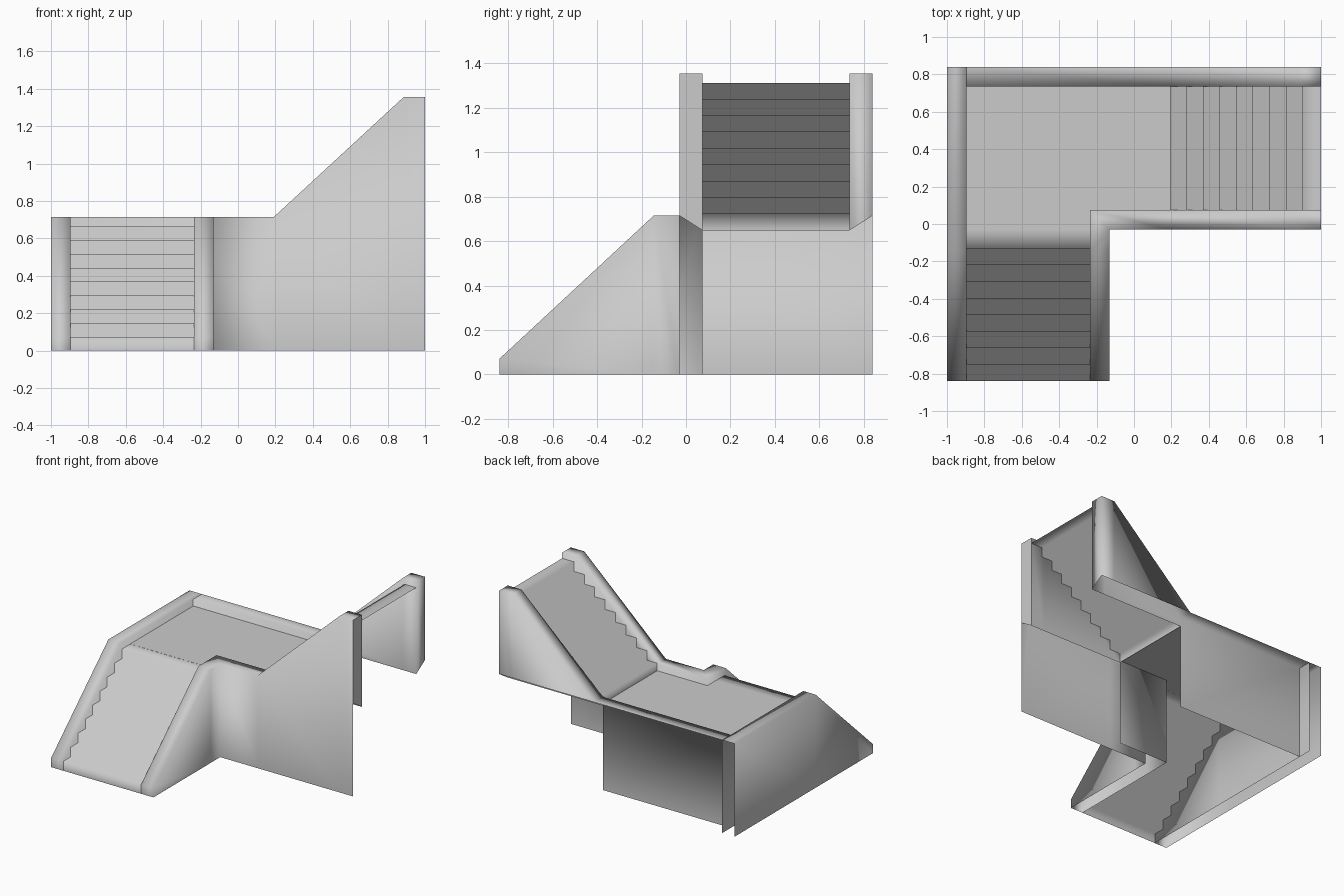
import bpy
import bmesh

if "Cube" in bpy.data.objects:
    bpy.data.objects.remove(bpy.data.objects["Cube"], do_unlink=True)

# Single stone colour
stone = bpy.data.materials.new("grey_stone")
stone.use_nodes = True
colour = (0.6, 0.6, 0.6, 1.0)
stone.diffuse_color = colour
stone.node_tree.nodes["Principled BSDF"].inputs["Base Color"].default_value = colour

LANDING, RAIL, SOFFIT, TOP = 0.664, 0.715, 0.648, 1.355
RISE, GO = 0.0737, 0.0885
LEFT_IN, RIGHT_IN, RIGHT_OUT = -0.895, -0.235, -0.13
FRONT_OUT, FRONT_IN, BACK_IN, BACK_OUT = -0.03, 0.075, 0.735, 0.84
FOOT, BREAK, UPPER, CREST = -0.84, -0.145, 0.192, 0.885


def build(name, quads):
    """Weld a list of quads into one smooth-shaded sheet object."""
    bm = bmesh.new()
    for quad in quads:
        bm.faces.new([bm.verts.new(p) for p in quad])
    bmesh.ops.remove_doubles(bm, verts=bm.verts, dist=0.0005)
    for face in bm.faces:
        face.smooth = True
    mesh = bpy.data.meshes.new(name)
    bm.to_mesh(mesh)
    bm.free()
    mesh.materials.append(stone)
    obj = bpy.data.objects.new(name, mesh)
    bpy.context.collection.objects.link(obj)
    return obj


def wall(name, stations, bottoms, start_cap=False, end_cap=False):
    """Hollow parapet: stations are (inner xy, outer xy, top height), inner on
    the left of travel; bottoms give inner and outer lower edges per segment."""
    def section(station, bottom):
        inner, outer, top = station
        return [(*inner, bottom[0]), (*inner, top), (*outer, top), (*outer, bottom[1])]

    quads = []
    for a, b, bottom in zip(stations, stations[1:], bottoms):
        p, q = section(a, bottom), section(b, bottom)
        for i in range(3):
            side_depth = max(abs(p[i][2] - p[i + 1][2]), abs(q[i][2] - q[i + 1][2]))
            if i == 1 or side_depth > 0.001:
                quads.append((p[i], p[i + 1], q[i + 1], q[i]))
    if start_cap:
        quads.append(section(stations[0], bottoms[0])[::-1])
    if end_cap:
        quads.append(section(stations[-1], bottoms[-1]))
    return build(name, quads)


def stairs(name, start, base, risers, last, place, low, high):
    """Sawtooth sheet of risers and treads; place maps (run, side, z) to xyz."""
    profile = [(start, base)]
    for i in range(risers):
        run, z = start + GO * i, base + RISE * (i + 1)
        profile += [(run, z), (start + GO * (i + 1), z)]
    profile[-1] = (last, profile[-1][1])
    quads = []
    for (r0, z0), (r1, z1) in zip(profile, profile[1:]):
        if abs(r0 - r1) + abs(z0 - z1) > 0.001:
            quads.append((place(r0, low, z0), place(r0, high, z0),
                          place(r1, high, z1), place(r1, low, z1)))
    return build(name, quads)


# Inner parapet: up the lower flight, round the corner, up the upper flight
def along_x(x, top):
    return ((x, FRONT_IN), (x, FRONT_OUT), top)


wall("front_parapet", [
    ((RIGHT_IN, FOOT), (RIGHT_OUT, FOOT), 0.07),
    ((RIGHT_IN, BREAK), (RIGHT_OUT, BREAK), RAIL),
    ((RIGHT_IN, FRONT_IN), (RIGHT_OUT, FRONT_OUT), RAIL),
    along_x(UPPER, RAIL), along_x(CREST, TOP), along_x(1, TOP)],
    [(0, 0)] * 3 + [(SOFFIT, 0)] * 2, start_cap=True)

# Short cap closing the upper end of the front parapet
build("front_parapet_end", [[
    (1, FRONT_IN, SOFFIT), (1, FRONT_IN, TOP),
    (1, FRONT_OUT, TOP), (1, FRONT_OUT, RAIL)]])

# Left-hand wall along the lower flight and landing
wall("side_parapet", [
    ((LEFT_IN, BACK_OUT), (-1, BACK_OUT), RAIL),
    ((LEFT_IN, BREAK), (-1, BREAK), RAIL),
    ((LEFT_IN, FOOT), (-1, FOOT), 0.07)],
    [(0, 0)] * 2, end_cap=True)

# Back wall along the upper flight and landing
wall("back_parapet", [
    ((x, BACK_IN), (x, BACK_OUT), top)
    for x, top in ((1, TOP), (CREST, TOP), (UPPER, RAIL), (LEFT_IN, RAIL))],
    [(SOFFIT, RAIL)] * 2 + [(0, RAIL)], start_cap=True)

# Flights of steps
step_top = FOOT + GO * 8
stairs("lower_steps", FOOT, 0, 9, FRONT_OUT,
       lambda r, s, z: (s, r, z), LEFT_IN, RIGHT_IN)
stairs("upper_steps", UPPER, SOFFIT, 9, 1,
       lambda r, s, z: (r, -s, z), -BACK_IN, -FRONT_IN)


# Landing floor
def floor(x0, x1, y0, y1):
    return [(x0, y0, LANDING), (x1, y0, LANDING), (x1, y1, LANDING), (x0, y1, LANDING)]


build("landing", [floor(LEFT_IN, RIGHT_IN, FRONT_OUT, FRONT_IN),
                  floor(LEFT_IN, RIGHT_IN, FRONT_IN, BACK_IN),
                  floor(RIGHT_IN, UPPER, FRONT_IN, BACK_IN)])
